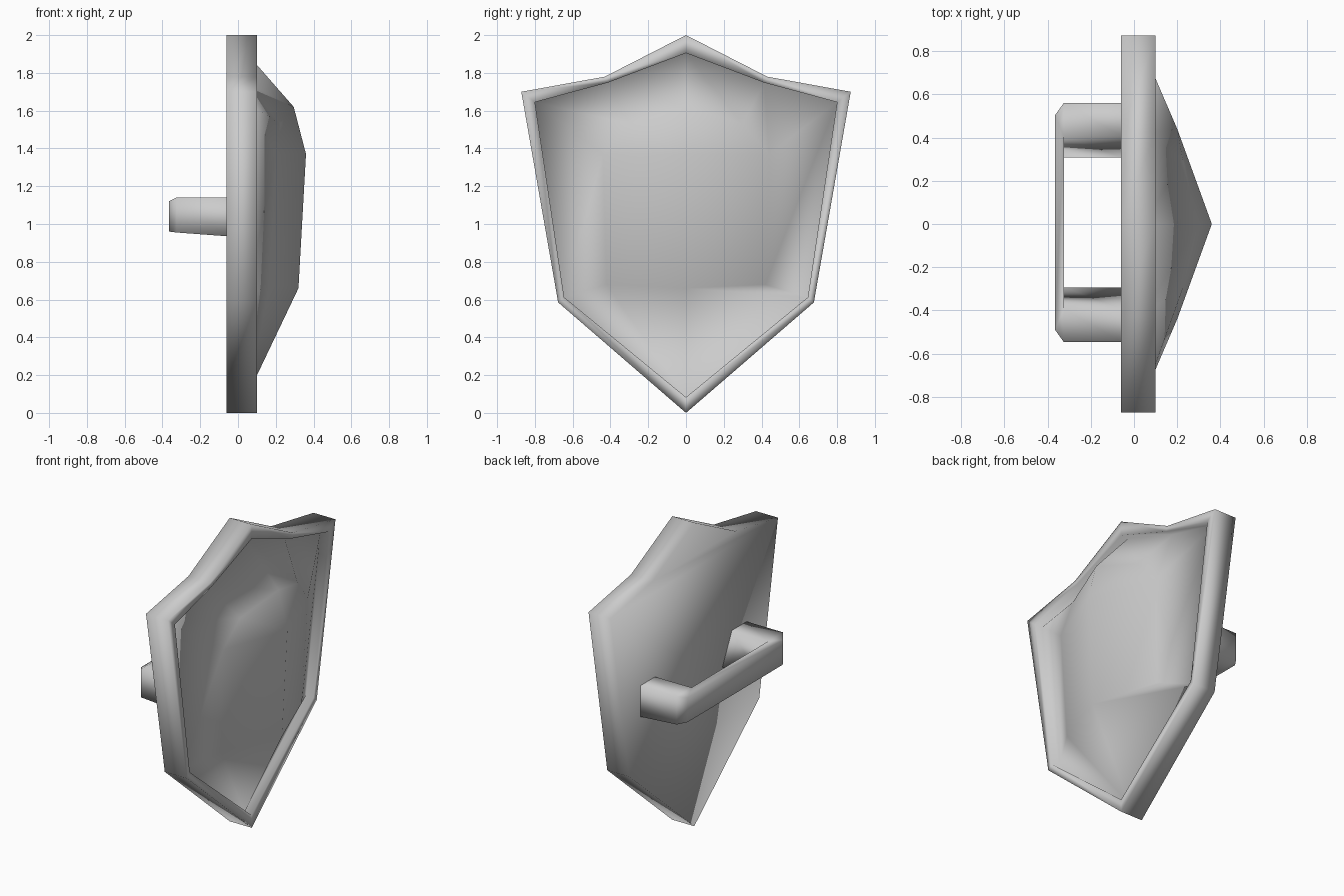
import bpy
import bmesh

if "Cube" in bpy.data.objects:
    bpy.data.objects.remove(bpy.data.objects["Cube"])


def finish(bm, name):
    bmesh.ops.remove_doubles(bm, verts=bm.verts, dist=0.0005)
    bmesh.ops.recalc_face_normals(bm, faces=bm.faces)
    mesh = bpy.data.meshes.new(name)
    bm.to_mesh(mesh)
    bm.free()
    for poly in mesh.polygons:
        poly.use_smooth = True
    obj = bpy.data.objects.new(name, mesh)
    bpy.context.collection.objects.link(obj)
    return obj


def mirrored(half):
    """Close a half outline (first and last point on y = 0) by mirroring it."""
    return half + [(x, -y, z) for x, y, z in half[-2:0:-1]]


def add_ring(bm, pts):
    return [bm.verts.new(p) for p in pts]


def bridge(bm, a, b):
    n = len(a)
    for i in range(n):
        j = (i + 1) % n
        bm.faces.new((a[i], a[j], b[j], b[i]))


# Shield: flat back, raised rim and ridged front boss
OUTER = [(0, 2.0), (0.43, 1.78), (0.872, 1.70), (0.677, 0.585), (0, 0)]
INNER = [(0, 1.905), (0.415, 1.748), (0.80, 1.645), (0.645, 0.612), (0, 0.083)]
BOSS = [(0.295, 0, 1.62), (0.225, 0.30, 1.53), (0.20, 0.44, 1.37),
        (0.17, 0.42, 0.68), (0.32, 0, 0.66)]

bm = bmesh.new()
back = add_ring(bm, mirrored([(-0.06, y, z) for y, z in OUTER]))
front = add_ring(bm, mirrored([(0.10, y, z) for y, z in OUTER]))
lip = add_ring(bm, mirrored([(0.10, y, z) for y, z in INNER]))
recess = add_ring(bm, mirrored([(0.045, y, z) for y, z in INNER]))
boss = add_ring(bm, mirrored(BOSS))
for a, b in ((back, front), (front, lip), (lip, recess), (recess, boss)):
    bridge(bm, a, b)
peak = bm.verts.new((0.36, 0, 1.37))
for i, j in ((0, 1), (1, 2), (6, 7), (7, 0)):
    bm.faces.new((boss[i], boss[j], peak))
bm.faces.new((boss[2], boss[3], boss[4], peak))
bm.faces.new((boss[4], boss[5], boss[6], peak))
for i in range(1, 4):
    if i == 3:
        bm.faces.new((back[3], back[4], back[5]))
    elif i == 1:
        bm.faces.new((back[0], back[1], back[7]))
        bm.faces.new((back[1], back[2], back[6], back[7]))
    else:
        bm.faces.new((back[2], back[3], back[5], back[6]))
finish(bm, "shield_body")

# Grip: strap swept from one leg, across the bar, to the other leg
# each section: outer top, outer bottom, inner bottom, inner top
SECTIONS = [
    [(-0.055, 0.553, 1.14), (-0.055, 0.553, 0.935),
     (-0.055, 0.30, 0.935), (-0.055, 0.40, 1.14)],
    [(-0.325, 0.553, 1.14), (-0.325, 0.553, 0.955),
     (-0.325, 0.30, 0.955), (-0.325, 0.40, 1.14)],
    [(-0.365, 0.497, 1.12), (-0.365, 0.497, 0.96),
     (-0.325, 0.30, 0.955), (-0.325, 0.40, 1.14)],
]
sections = SECTIONS + [[(x, -y, z) for x, y, z in s] for s in SECTIONS[::-1]]

bm = bmesh.new()
rings = [add_ring(bm, [(x, y + 0.007, z) for x, y, z in s]) for s in sections]
for a, b in zip(rings, rings[1:]):
    bridge(bm, a, b)
bmesh.ops.dissolve_degenerate(bm, edges=bm.edges, dist=0.0005)
finish(bm, "grip_strap")
